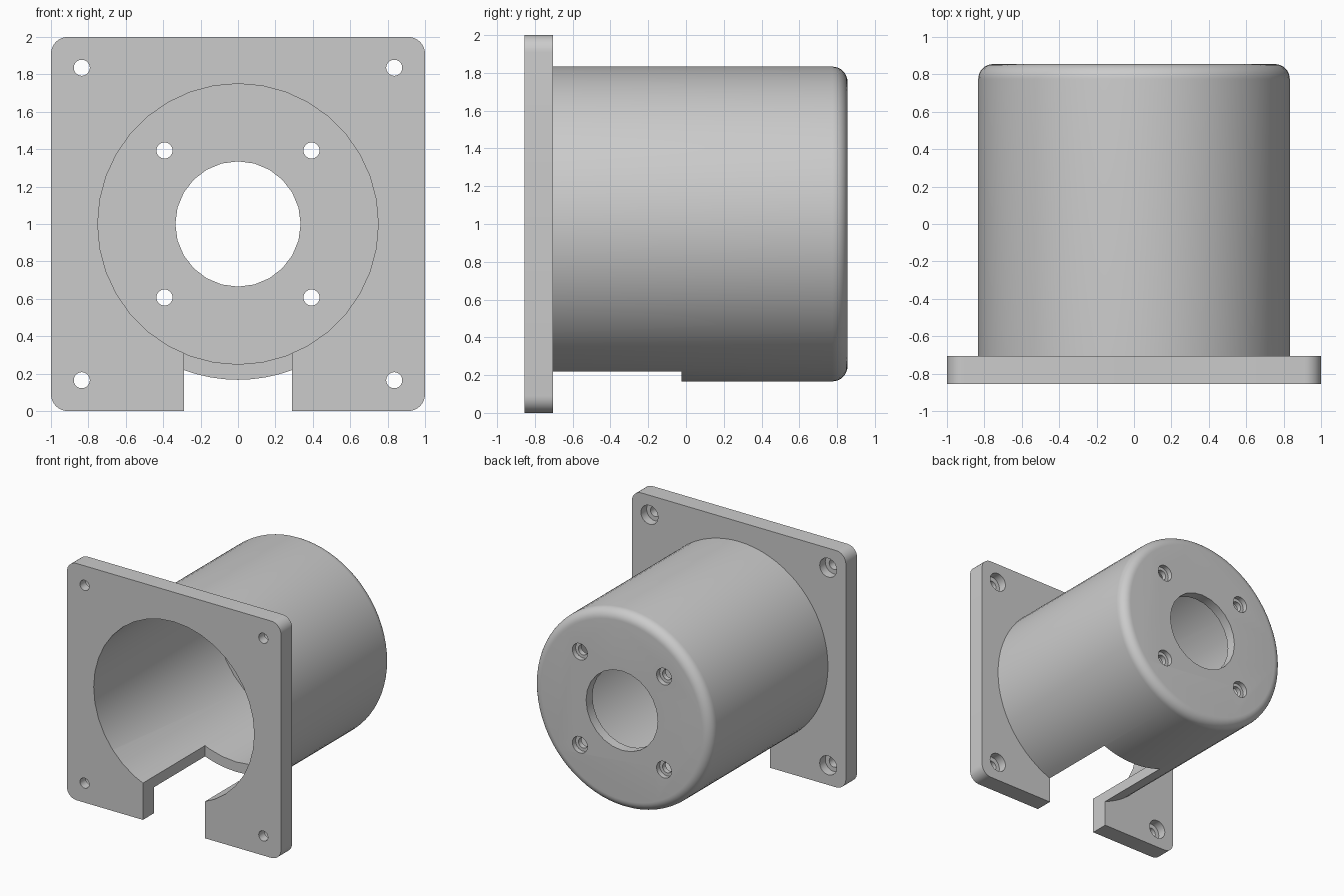
import bpy, bmesh, math
from mathutils import Matrix, Vector

cube = bpy.data.objects.get("Cube")
if cube:
    bpy.data.objects.remove(cube, do_unlink=True)

FRONT, FLANGE_BACK, BACK = -0.855, -0.705, 0.855
CENTRE = 1.0          # height of the housing axis
R_OUT, R_BORE, R_SHAFT = 0.833, 0.75, 0.335
WALL, ROUND = 0.083, 0.08

grey = bpy.data.materials.new("light_grey")
grey.use_nodes = True
colour = (0.6, 0.6, 0.6, 1)
grey.diffuse_color = colour
grey.node_tree.nodes["Principled BSDF"].inputs["Base Color"].default_value = colour


def finish(name, bm):
    bmesh.ops.recalc_face_normals(bm, faces=bm.faces)
    mesh = bpy.data.meshes.new(name)
    bm.to_mesh(mesh)
    bm.free()
    mesh.materials.append(grey)
    obj = bpy.data.objects.new(name, mesh)
    bpy.context.collection.objects.link(obj)
    return obj


def lathe(name, profile, sides, x=0, z=CENTRE):
    """Closed solid turned about the y direction from (radius, y) points."""
    bm = bmesh.new()
    rings = []
    for r, y in profile:
        angles = [2 * math.pi * i / sides for i in range(sides)]
        rings.append([bm.verts.new((x + r * math.cos(a), y, z + r * math.sin(a)))
                      for a in angles])
    for a, b in zip(rings, rings[1:]):
        for i in range(sides):
            j = (i + 1) % sides
            bm.faces.new((a[i], a[j], b[j], b[i]))
    bm.faces.new(rings[0])
    bm.faces.new(rings[-1])
    return finish(name, bm)


def box(name, low, high, corner=0):
    """Box between two corners, optionally rounding the edges along y."""
    low, high = Vector(low), Vector(high)
    bm = bmesh.new()
    matrix = Matrix.Translation((low + high) / 2) @ Matrix.Diagonal((*(high - low), 1))
    bmesh.ops.create_cube(bm, size=1, matrix=matrix)
    if corner:
        edges = [e for e in bm.edges
                 if abs(e.verts[0].co.y - e.verts[1].co.y) > 0.01]
        bmesh.ops.bevel(bm, geom=edges, offset=corner, segments=8,
                        profile=0.5, affect='EDGES')
    return finish(name, bm)


def combine(target, tool, operation):
    mod = target.modifiers.new(operation.title(), 'BOOLEAN')
    mod.operation, mod.solver, mod.object = operation, 'EXACT', tool
    bpy.context.view_layer.objects.active = target
    bpy.ops.object.modifier_apply(modifier=mod.name)
    bpy.data.objects.remove(tool, do_unlink=True)


# Square flange joined to the round housing
bracket = box("mounting_bracket", (-1, FRONT, 0), (1, FLANGE_BACK, 2), 0.09)
arc = [math.pi / 2 * i / 8 for i in range(9)]
profile = [(R_OUT, FLANGE_BACK - 0.07)]
profile += [(R_OUT - ROUND + ROUND * math.cos(a), BACK - ROUND + ROUND * math.sin(a))
            for a in arc]
combine(bracket, lathe("housing", profile, 72), 'UNION')

# Main bore, shaft opening and the slot underneath
cutters = [
    lathe("bore", [(R_BORE, FRONT - 0.1), (R_BORE, BACK - WALL)], 36),
    lathe("shaft_opening", [(R_SHAFT, 0), (R_SHAFT, BACK + 0.1)], 24),
    box("bottom_slot", (-0.29, FRONT - 0.1, -0.1), (0.29, -0.025, 0.6)),
]


# Four counterbored screw holes in the flange and four in the end wall
def screw_holes(name, spread, start, step, end, wide):
    for sx in (-1, 1):
        for sz in (-1, 1):
            steps = [(0.043, start), (0.043, step), (wide, step), (wide, end)]
            cutters.append(lathe(name, steps, 20, sx * spread, CENTRE + sz * spread))


screw_holes("flange_screw_hole", 0.835, FRONT - 0.1, FLANGE_BACK - 0.075,
            FLANGE_BACK + 0.1, 0.08)
screw_holes("wall_screw_hole", 0.393, BACK - 0.3, BACK - 0.042, BACK + 0.1, 0.07)

for cutter in cutters:
    combine(bracket, cutter, 'DIFFERENCE')

# Smooth curved walls with crisp edges
bpy.ops.object.select_all(action='DESELECT')
bracket.select_set(True)
bpy.context.view_layer.objects.active = bracket
bpy.ops.object.shade_smooth_by_angle(angle=math.radians(30))
